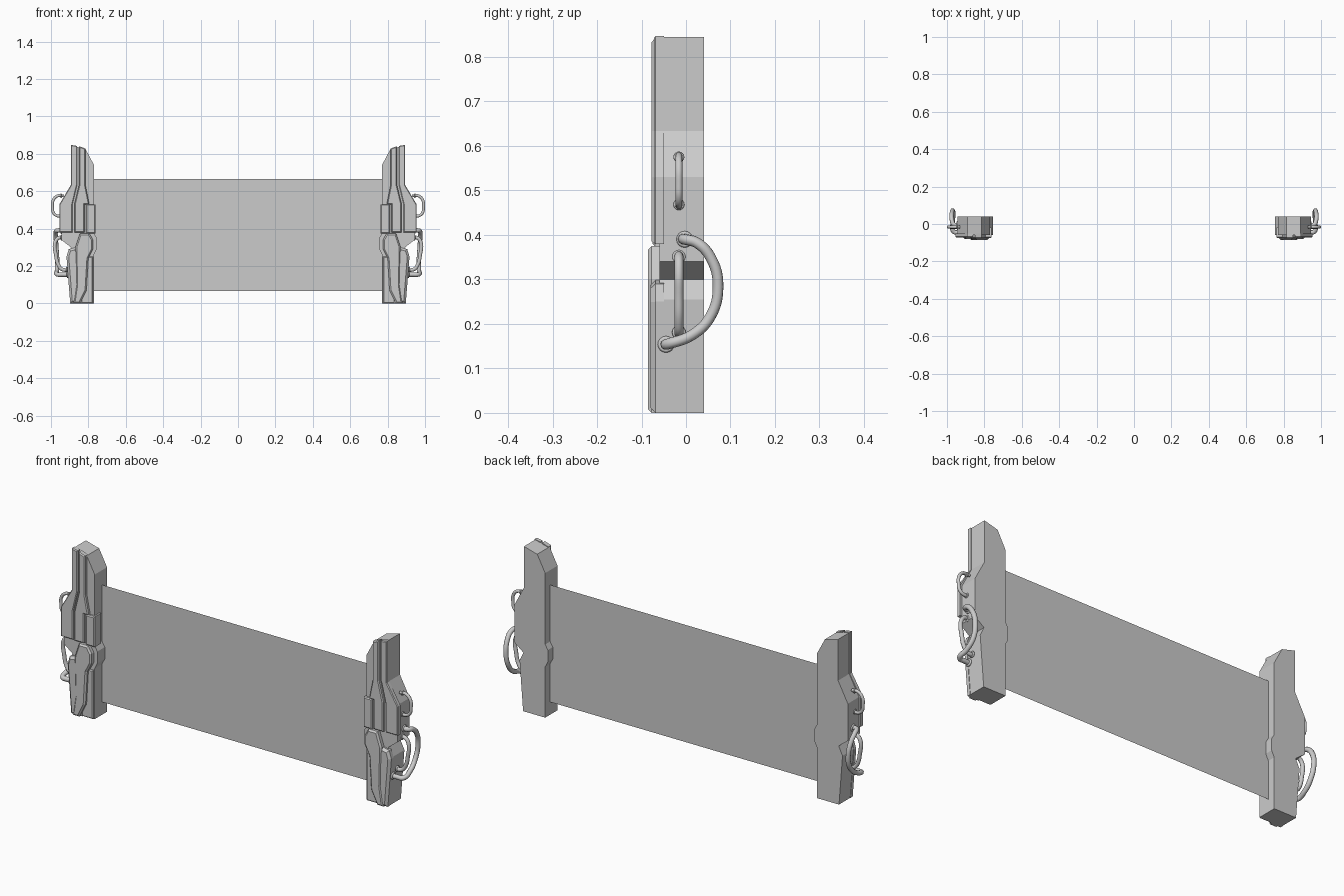
import bpy, bmesh, math

if "Cube" in bpy.data.objects:
    bpy.data.objects.remove(bpy.data.objects["Cube"])


def mirror(obj):
    obj.modifiers.new("mirror", 'MIRROR')
    return obj


def plate(name, pts, back, front, chamfer=0.0):
    """Extrude an x/z outline along y, chamfer its front rim and mirror it to the other post."""
    bm = bmesh.new()
    vs = [bm.verts.new((x, back, z)) for x, z in pts]
    face = bm.faces.new(vs)
    new = bmesh.ops.extrude_face_region(bm, geom=[face])["geom"]
    for v in new:
        if isinstance(v, bmesh.types.BMVert):
            v.co.y = front
    bmesh.ops.recalc_face_normals(bm, faces=bm.faces[:])
    if chamfer:
        rim = [e for e in bm.edges if all(abs(v.co.y - front) < 1e-5 for v in e.verts)]
        bmesh.ops.bevel(bm, geom=rim, offset=chamfer, segments=1, affect='EDGES')
    me = bpy.data.meshes.new(name)
    bm.to_mesh(me)
    bm.free()
    obj = bpy.data.objects.new(name, me)
    bpy.context.collection.objects.link(obj)
    return mirror(obj)


def cable(name, pts, radius):
    """Smooth round hose through the points, with a collar ring at each end."""
    cu = bpy.data.curves.new(name, 'CURVE')
    cu.dimensions = '3D'
    cu.bevel_depth = radius
    cu.bevel_resolution = 3
    cu.resolution_u = 6
    cu.use_fill_caps = True
    sp = cu.splines.new('BEZIER')
    sp.bezier_points.add(len(pts) - 1)
    for bp, p in zip(sp.bezier_points, pts):
        bp.co = p
        bp.handle_left_type = bp.handle_right_type = 'AUTO'
    obj = bpy.data.objects.new(name, cu)
    bpy.context.collection.objects.link(obj)
    bpy.ops.object.select_all(action='DESELECT')
    obj.select_set(True)
    bpy.context.view_layer.objects.active = obj
    bpy.ops.object.convert(target='MESH')
    mirror(bpy.context.object)
    for p, q in ((pts[0], pts[1]), (pts[-1], pts[-2])):
        t = 0.45
        loc = [a + (b - a) * t for a, b in zip(p, q)]
        bpy.ops.mesh.primitive_torus_add(location=(0, 0, 0), major_radius=radius * 1.1,
                                         minor_radius=radius * 0.45,
                                         major_segments=16, minor_segments=8)
        ring = bpy.context.object
        ring.name = name + "_collar"
        for v in ring.data.vertices:
            x, y, z = v.co
            v.co = (loc[0] + z, loc[1] + y, loc[2] - x)
        ring.data.polygons.foreach_set("use_smooth", [True] * len(ring.data.polygons))
        mirror(ring)


# thin panel between the posts
bpy.ops.mesh.primitive_plane_add(size=1, location=(0, 0, 0.365), rotation=(math.pi / 2, 0, 0))
panel = bpy.context.object
panel.name = "panel"
panel.scale = (1.56, 0.6, 1)

# main post body
plate("post_body", [(0.77, 0), (0.895, 0), (0.915, 0.255), (0.893, 0.30), (0.945, 0.34),
                    (0.945, 0.53), (0.89, 0.634), (0.89, 0.845), (0.815, 0.825), (0.77, 0.74),
                    (0.77, 0.375), (0.755, 0.35), (0.755, 0.29), (0.77, 0.26)], 0.04, -0.06)

# upper front armour: outer strip and middle strip separated by a groove
plate("outer_strip", [(0.915, 0.38), (0.955, 0.38), (0.955, 0.53), (0.893, 0.634), (0.893, 0.847),
                      (0.86, 0.842), (0.86, 0.634), (0.885, 0.53), (0.885, 0.38)][1:],
      -0.05, -0.072, 0.004)
plate("middle_strip", [(0.82, 0.38), (0.875, 0.38), (0.875, 0.53), (0.85, 0.634), (0.85, 0.84),
                       (0.815, 0.828), (0.815, 0.63), (0.795, 0.53), (0.82, 0.53)],
      -0.05, -0.077, 0.005)
plate("inner_block", [(0.762, 0.375), (0.812, 0.375), (0.812, 0.53), (0.762, 0.53)],
      -0.02, -0.075, 0.005)

# lower front armour
plate("lower_outer_plate", [(0.835, 0), (0.897, 0), (0.917, 0.25), (0.905, 0.29), (0.865, 0.30),
                            (0.845, 0.25)], -0.05, -0.08, 0.012)
plate("lower_centre_plate", [(0.845, 0), (0.88, 0), (0.865, 0.10), (0.87, 0.30), (0.845, 0.375),
                             (0.795, 0.375), (0.775, 0.34), (0.775, 0.29), (0.80, 0.24),
                             (0.81, 0.07)], -0.05, -0.085, 0.008)
plate("lower_inner_plate", [(0.775, 0), (0.84, 0), (0.83, 0.25), (0.775, 0.25)],
      -0.05, -0.068, 0.005)

# hoses on the outer side
cable("upper_hose", [(0.93, -0.016, 0.575), (0.965, -0.016, 0.575), (0.988, -0.016, 0.552),
                     (0.992, -0.016, 0.515), (0.985, -0.016, 0.482), (0.965, -0.016, 0.468),
                     (0.93, -0.016, 0.468)], 0.008)
cable("inner_hose", [(0.93, -0.016, 0.352), (0.96, -0.016, 0.35), (0.978, -0.016, 0.325),
                     (0.974, -0.016, 0.26), (0.96, -0.016, 0.205), (0.94, -0.016, 0.182),
                     (0.895, -0.016, 0.18)], 0.010)
cable("outer_hose", [(0.93, -0.003, 0.39), (0.963, -0.003, 0.39), (0.974, 0.025, 0.382),
                     (0.974, 0.056, 0.348), (0.97, 0.072, 0.285), (0.966, 0.054, 0.215),
                     (0.968, 0.012, 0.174), (0.965, -0.04, 0.155), (0.935, -0.045, 0.154),
                     (0.89, -0.045, 0.154)], 0.012)
